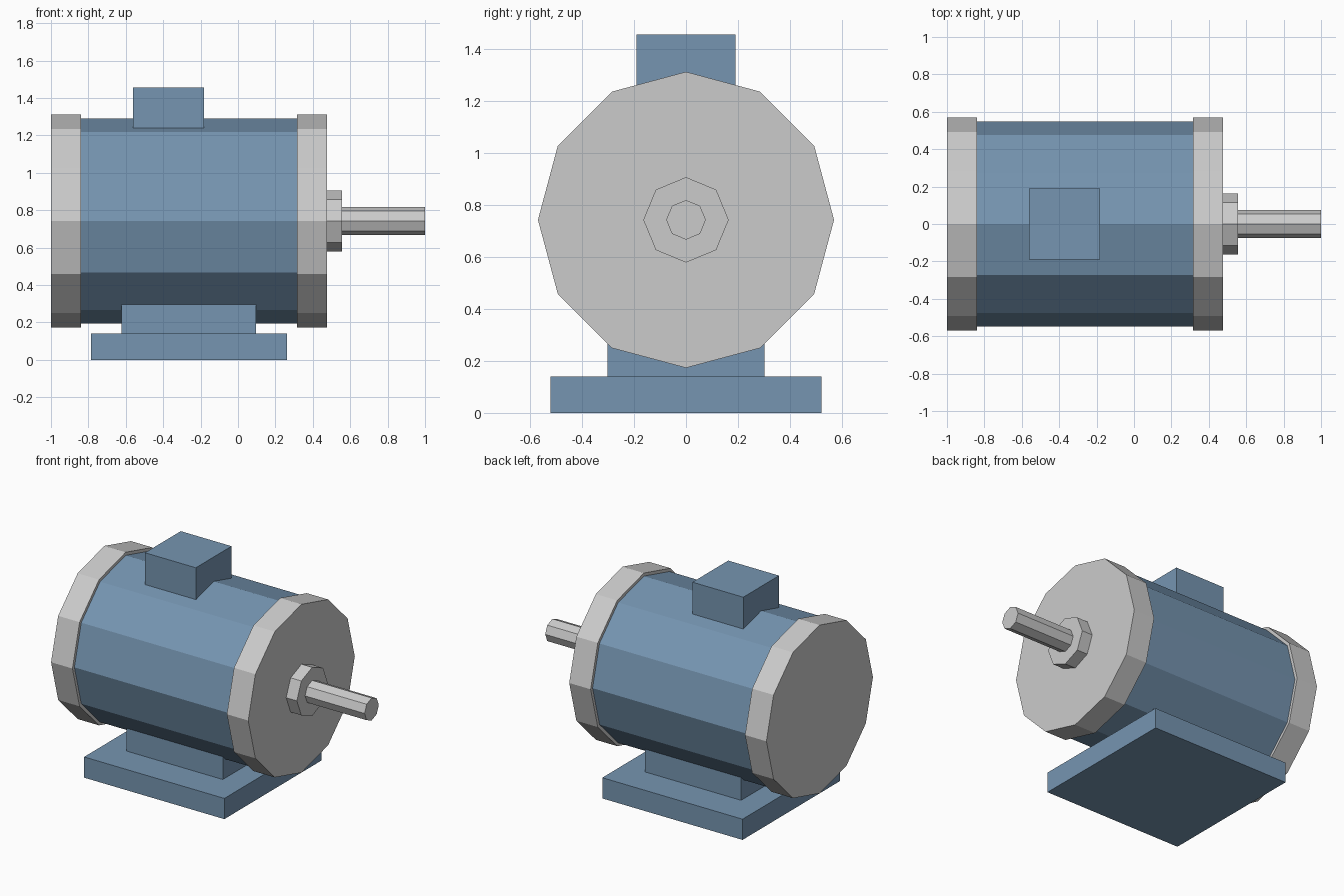
import bpy, bmesh
from math import pi
from mathutils import Matrix

if "Cube" in bpy.data.objects:
    bpy.data.objects.remove(bpy.data.objects["Cube"])

AXIS_Z = 0.742

blue = bpy.data.materials.new("blue_paint")
blue.diffuse_color = (0.18, 0.30, 0.44, 1)
blue.use_nodes = True
blue.node_tree.nodes["Principled BSDF"].inputs["Base Color"].default_value = blue.diffuse_color


def finish(name, bm, mat):
    mesh = bpy.data.meshes.new(name)
    bm.to_mesh(mesh)
    bm.free()
    if mat:
        mesh.materials.append(mat)
    obj = bpy.data.objects.new(name, mesh)
    bpy.context.collection.objects.link(obj)
    return obj


def drum(name, x0, x1, radius, sides, mat=None):
    """Flat-sided cylinder along x on the motor axis, one corner pointing up."""
    bm = bmesh.new()
    place = Matrix.Translation(((x0 + x1) / 2, 0, AXIS_Z)) @ Matrix.Rotation(pi / 2, 4, 'Y')
    bmesh.ops.create_cone(bm, cap_ends=True, segments=sides, radius1=radius,
                          radius2=radius, depth=x1 - x0, matrix=place)
    return finish(name, bm, mat)


def box(name, x0, x1, half_y, z0, z1, mat=None):
    """Box centred on y = 0."""
    bm = bmesh.new()
    place = (Matrix.Translation(((x0 + x1) / 2, 0, (z0 + z1) / 2))
             @ Matrix.Diagonal((x1 - x0, 2 * half_y, z1 - z0, 1)))
    bmesh.ops.create_cube(bm, size=1, matrix=place)
    return finish(name, bm, mat)


# Motor housing and its two end caps
drum("housing", -0.84, 0.315, 0.548, 12, blue)
drum("rear_end_cap", -1.0, -0.84, 0.569, 12)
drum("front_end_cap", 0.315, 0.475, 0.569, 12)

# Bearing collar and output shaft
drum("bearing_collar", 0.475, 0.555, 0.164, 8)
drum("shaft", 0.555, 1.0, 0.076, 8)

# Terminal box on top, pedestal and foot plate below
box("terminal_box", -0.562, -0.182, 0.191, 1.24, 1.455, blue)
box("pedestal", -0.623, 0.097, 0.301, 0.14, 0.295, blue)
box("foot_plate", -0.787, 0.262, 0.52, 0.0, 0.14, blue)
